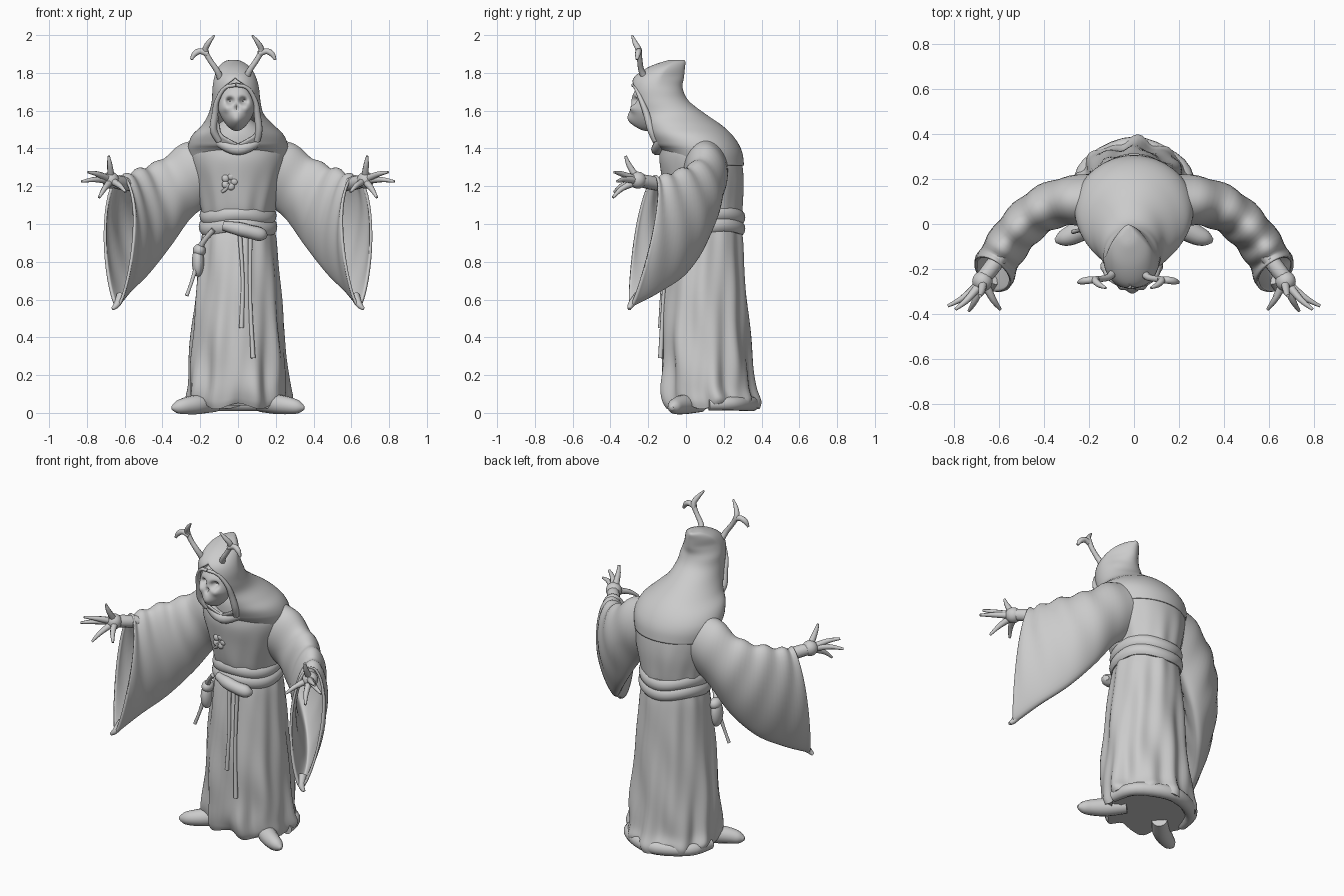
import bpy, bmesh
from math import sin, cos, pi, radians, exp
from mathutils import Vector

grey = bpy.data.materials.new("stone grey")
grey.diffuse_color = (0.6, 0.6, 0.6, 1)


def spline(keys, n):
    """Smooth interpolation through rows of numbers, n steps per span."""
    out = []
    for i in range(len(keys) - 1):
        a, b = keys[max(i - 1, 0)], keys[i]
        c, d = keys[i + 1], keys[min(i + 2, len(keys) - 1)]
        for s in range(n):
            t = s / n
            out.append([0.5 * (2*q + (r - p)*t + (2*p - 5*q + 4*r - w)*t*t + (3*q - p - 3*r + w)*t**3)
                        for p, q, r, w in zip(a, b, c, d)])
    return out + [list(keys[-1])]


def loft(name, rings, wrap=True, caps=(True, True), thick=0):
    """Skin a list of equal rings of points."""
    bm = bmesh.new()
    rows = [[bm.verts.new(p) for p in r] for r in rings]
    n = len(rows[0])
    for a, b in zip(rows, rows[1:]):
        for i in range(n if wrap else n - 1):
            j = (i + 1) % n
            bm.faces.new((a[i], a[j], b[j], b[i]))
    if caps[0]:
        bm.faces.new(rows[0][::-1])
    if caps[1]:
        bm.faces.new(rows[-1])
    bmesh.ops.remove_doubles(bm, verts=bm.verts, dist=0.00005)
    bmesh.ops.recalc_face_normals(bm, faces=bm.faces)
    return finish(name, bm, thick)


def finish(name, bm, thick=0):
    me = bpy.data.meshes.new(name)
    bm.to_mesh(me)
    bm.free()
    me.materials.append(grey)
    ob = bpy.data.objects.new(name, me)
    bpy.context.collection.objects.link(ob)
    if thick:
        m = ob.modifiers.new("thickness", 'SOLIDIFY')
        m.thickness, m.offset = thick, 0
    bpy.context.view_layer.objects.active = ob
    ob.select_set(True)
    bpy.ops.object.shade_smooth_by_angle(angle=radians(50))
    ob.select_set(False)
    return ob


def tube(name, keys, sides=10, steps=5):
    """Round tube through rows of x, y, z, radius."""
    pts = spline(keys, steps)
    rings = []
    for i, p in enumerate(pts):
        d = Vector(pts[min(i + 1, len(pts) - 1)][:3]) - Vector(pts[max(i - 1, 0)][:3])
        u = d.cross(Vector((0.31, 0.9, 0.3))).normalized()
        v = d.cross(u).normalized()
        rings.append([Vector(p[:3]) + p[3] * (u * cos(2*pi*k/sides) + v * sin(2*pi*k/sides))
                      for k in range(sides)])
    return loft(name, rings)


def blob(name, loc, size, shape=None, segs=24):
    bm = bmesh.new()
    bmesh.ops.create_uvsphere(bm, u_segments=segs, v_segments=segs * 2 // 3, radius=1)
    for v in bm.verts:
        v.co = Vector(loc) + Vector(a * b for a, b in zip(v.co, size))
        if shape:
            shape(v)
    return finish(name, bm)


# skirt and torso: z, centre y, half width, half depth, fold depth
N = 96
body = spline([(0.02, 0.135, 0.262, 0.237, 0.01), (0.06, 0.13, 0.27, 0.247, 0.012),
               (0.13, 0.115, 0.262, 0.242, 0.012), (0.25, 0.11, 0.256, 0.236, 0.01),
               (0.45, 0.1, 0.24, 0.23, 0.007), (0.7, 0.1, 0.218, 0.214, 0.005),
               (0.9, 0.105, 0.2, 0.195, 0.004), (1.0, 0.108, 0.185, 0.182, 0.003),
               (1.1, 0.1, 0.2, 0.2, 0.003), (1.22, 0.092, 0.23, 0.214, 0.002),
               (1.33, 0.078, 0.252, 0.218, 0), (1.4, 0.07, 0.245, 0.207, 0),
               (1.48, 0.035, 0.17, 0.17, 0), (1.56, -0.03, 0.06, 0.08, 0)], 6)
rings = []
for z, cy, rx, ry, f in body:
    ring = []
    for k in range(N):
        a = 2 * pi * k / N
        w = f * (sin(9*a + 2*z) + 0.6 * sin(14*a - 5*z) + 0.5 * sin(5*a + 14*z))
        hem = 0.02 * exp(-z * 12) * (1 + sin(7*a)) if z < 0.3 else 0
        ring.append((cos(a) * (rx + w), cy + sin(a) * (ry + w), z + hem))
    rings.append(ring)
loft("robe", rings)

# hood flowing into a shoulder cape: z, centre x, centre y, half width, half depth, opening half angle
hood = spline([(1.864, -0.025, -0.045, 0.01, 0.03, 0), (1.857, -0.025, -0.06, 0.042, 0.052, 0),
               (1.825, -0.02, -0.105, 0.083, 0.094, 0), (1.775, -0.015, -0.143, 0.106, 0.127, 0),
               (1.72, -0.012, -0.155, 0.118, 0.132, 34), (1.65, -0.01, -0.135, 0.124, 0.145, 50),
               (1.58, -0.01, -0.08, 0.142, 0.178, 44), (1.52, 0, -0.02, 0.187, 0.205, 32),
               (1.47, 0, 0.022, 0.237, 0.217, 20), (1.42, 0, 0.055, 0.258, 0.22, 0),
               (1.37, 0, 0.075, 0.258, 0.22, 0), (1.31, 0, 0.082, 0.246, 0.22, 0)], 5)
rings = []
for z, cx, cy, rx, ry, g in hood:
    g = radians(g) if g > 2 else 0
    ring = []
    for k in range(61):
        a = g + (2*pi - 2*g) * k / 60
        back = max(0, -cos(a))
        pinch = 1 - 0.4 * back * min(1, max(0, (z - 1.7) / 0.08))
        # the lower edge climbs towards the front so that it hides under the collar
        rise = 0.06 * max(0, cos(a)) * min(1, max(0, (1.42 - z) / 0.1))
        ring.append((cx + rx * sin(a) * pinch, cy - ry * cos(a) + rise * 0.35, z + rise))
    rings.append(ring)
loft("hood_cape", rings, wrap=False, caps=(True, False), thick=0.01)

# rolled hood rim and hanging cowl folds
for s in (-1, 1):
    tube("hood_rim", [(-0.012, -0.28, 1.735, 0.01), (-0.01 + s*0.06, -0.266, 1.72, 0.01),
                      (-0.01 + s*0.102, -0.235, 1.65, 0.013), (-0.01 + s*0.112, -0.208, 1.58, 0.018),
                      (-0.01 + s*0.12, -0.185, 1.5, 0.02), (s*0.1, -0.16, 1.44, 0.018)])
tube("cowl_fold", [(-0.16, -0.05, 1.49, 0.012), (-0.125, -0.12, 1.45, 0.025), (0, -0.153, 1.395, 0.032),
                   (0.125, -0.12, 1.45, 0.025), (0.16, -0.05, 1.49, 0.012)])


# skull face with hollow eyes, nose hole and tapering jaw
def skull(v):
    x, z = v.co.x + 0.008, v.co.z
    if z < 1.6:
        v.co.x = -0.008 + x * (1 - 2.2 * (1.6 - z))
    if v.co.y < -0.17:
        for s in (-1, 1):
            v.co.y += 0.05 * exp(-((x - s*0.036)**2 + 1.3 * (z - 1.652)**2) / 0.00035)
            v.co.y -= 0.014 * exp(-((x - s*0.055)**2 + (z - 1.612)**2) / 0.0004)
        v.co.y += 0.025 * exp(-(x*x*2 + (z - 1.617)**2) / 0.0002)
        v.co.y -= 0.028 * exp(-(x*x + (z - 1.55)**2) / 0.0018)


blob("skull", (-0.008, -0.2, 1.62), (0.096, 0.094, 0.128), skull, 64)

# antlers with a fork each
for s in (-1, 1):
    c = -0.025
    tube("antler", [(c + s*0.055, -0.2, 1.74, 0.022), (c + s*0.085, -0.235, 1.81, 0.016),
                    (c + s*0.125, -0.245, 1.87, 0.014), (c + s*0.148, -0.25, 1.92, 0.016),
                    (c + s*0.13, -0.27, 1.96, 0.013), (c + s*0.1, -0.285, 1.998, 0.005)])
    tube("antler_branch", [(c + s*0.135, -0.25, 1.9, 0.016), (c + s*0.175, -0.25, 1.915, 0.016),
                           (c + s*0.205, -0.255, 1.9, 0.015), (c + s*0.222, -0.26, 1.87, 0.007)])

# wide hanging sleeves: top x y z, bottom x y z, half thickness, direction of thickness x y
sleeve = spline([(0.12, 0.08, 1.475, 0.14, 0.11, 1.12, 0.13, 0.1, 1), (0.28, 0.095, 1.422, 0.25, 0.115, 1.04, 0.11, 0.2, 1),
                 (0.42, 0.06, 1.325, 0.368, 0.082, 0.88, 0.1, 0.45, 0.9),
                 (0.52, -0.02, 1.285, 0.482, -0.01, 0.737, 0.095, 0.65, 0.75),
                 (0.59, -0.11, 1.255, 0.58, -0.15, 0.64, 0.092, 0.8, 0.6),
                 (0.62, -0.165, 1.245, 0.64, -0.295, 0.565, 0.095, 0.85, 0.5)], 7)
hand_tips = [(0.685, -0.32, 1.36), (0.795, -0.38, 1.275), (0.828, -0.365, 1.225),
             (0.735, -0.387, 1.14), (0.595, -0.38, 1.17)]
for s in (-1, 1):
    rings = []
    for i, r in enumerate(sleeve):
        top, bot, side = Vector(r[:3]), Vector(r[3:6]), Vector((r[7], r[8], 0)).normalized()
        ring = []
        for k in range(40):
            a = 2 * pi * k / 40
            h = (1 - cos(a)) / 2
            crease = 1 + 0.06 * sin(i * 0.95 + 5 * h) * (1 - 0.5 * h) * min(1, i / 14)
            wide = r[6] * crease * (1 - 0.45 * h ** 3)
            p = top.lerp(bot, h) + side * sin(a) * wide
            p.z += 0.009 * sin(i * 0.95) * (1 - h) * min(1, i / 14)
            ring.append((p.x * s, p.y, p.z))
        rings.append(ring)
    loft("sleeve", rings, caps=(True, False), thick=0.014)
    tube("sleeve_tip", [(s*0.62, -0.25, 0.62, 0.025), (s*0.64, -0.29, 0.575, 0.018), (s*0.665, -0.3, 0.55, 0.009)])

    # forearm, palm and spread fingers
    tube("forearm", [(s*0.54, -0.07, 1.205, 0.03), (s*0.6, -0.15, 1.212, 0.036),
                     (s*0.65, -0.215, 1.225, 0.036), (s*0.695, -0.27, 1.235, 0.03)])
    blob("palm", (s*0.675, -0.255, 1.232), (0.045, 0.045, 0.045))
    for x, y, z in hand_tips:
        tip, base = Vector((x, y, z)), Vector((0.67, -0.25, 1.23))
        mid = base.lerp(tip, 0.55) + Vector((0, -0.012, 0.008))
        tube("finger", [(s*base.x, base.y, base.z, 0.022), (s*mid.x, mid.y, mid.z, 0.015), (s*x, y, z, 0.007)], 8)

    # shoe turned outward
    tube("shoe", [(s*0.12, 0.08, 0.05, 0.045), (s*0.2, 0.0, 0.046, 0.052), (s*0.27, -0.045, 0.038, 0.046),
                  (s*0.32, -0.065, 0.03, 0.034), (s*0.35, -0.075, 0.026, 0.01)], 14)

# trailing hem at the back
tube("hem_train", [(-0.25, 0.12, 0.045, 0.032), (-0.2, 0.26, 0.05, 0.038), (0, 0.348, 0.05, 0.042),
                   (0.2, 0.26, 0.05, 0.038), (0.25, 0.12, 0.045, 0.032)], 12)

# belt wraps, knot and hanging cords
for z, rx, ry in ((0.985, 0.188, 0.188), (1.045, 0.184, 0.188)):
    rings = []
    for k in range(64):
        a = 2 * pi * k / 64
        rings.append([((rx + 0.02*cos(b)) * cos(a), 0.106 + (ry + 0.02*cos(b)) * sin(a),
                       z + 0.035 * sin(b) + 0.01 * sin(3*a)) for b in [2*pi*j/10 for j in range(10)]])
    loft("belt_wrap", rings + rings[:1], caps=(False, False))
tube("belt_knot", [(-0.075, -0.085, 0.99, 0.025), (0.0, -0.105, 0.975, 0.036), (0.06, -0.105, 0.96, 0.036),
                   (0.12, -0.09, 0.945, 0.036), (0.145, -0.07, 0.94, 0.015)], 12)
tube("cord", [(0.01, -0.1, 0.94, 0.012), (0.025, -0.122, 0.7, 0.01), (0.018, -0.135, 0.45, 0.013)])
tube("cord", [(0.065, -0.1, 0.94, 0.012), (0.065, -0.12, 0.6, 0.01), (0.08, -0.135, 0.29, 0.013)])

# pouch with its strap
blob("pouch", (-0.212, 0.0, 0.8), (0.032, 0.045, 0.08))
blob("pouch_flap", (-0.205, 0.0, 0.86), (0.034, 0.045, 0.035))
tube("pouch_strap", [(-0.13, -0.06, 0.97, 0.014), (-0.18, -0.03, 0.91, 0.014), (-0.21, 0, 0.86, 0.02)])
tube("pouch_cord", [(-0.225, -0.02, 0.76, 0.012), (-0.25, -0.03, 0.68, 0.009), (-0.272, -0.035, 0.62, 0.01)])

# flower brooch on the chest
for k in range(5):
    a = 2 * pi * k / 5
    blob("brooch_petal", (-0.045 + 0.026*cos(a), -0.117, 1.225 + 0.028*sin(a)), (0.02, 0.013, 0.02), None, 12)
tube("brooch_ribbon", [(-0.05, -0.118, 1.215, 0.012), (-0.065, -0.115, 1.185, 0.01), (-0.085, -0.105, 1.17, 0.008)])
